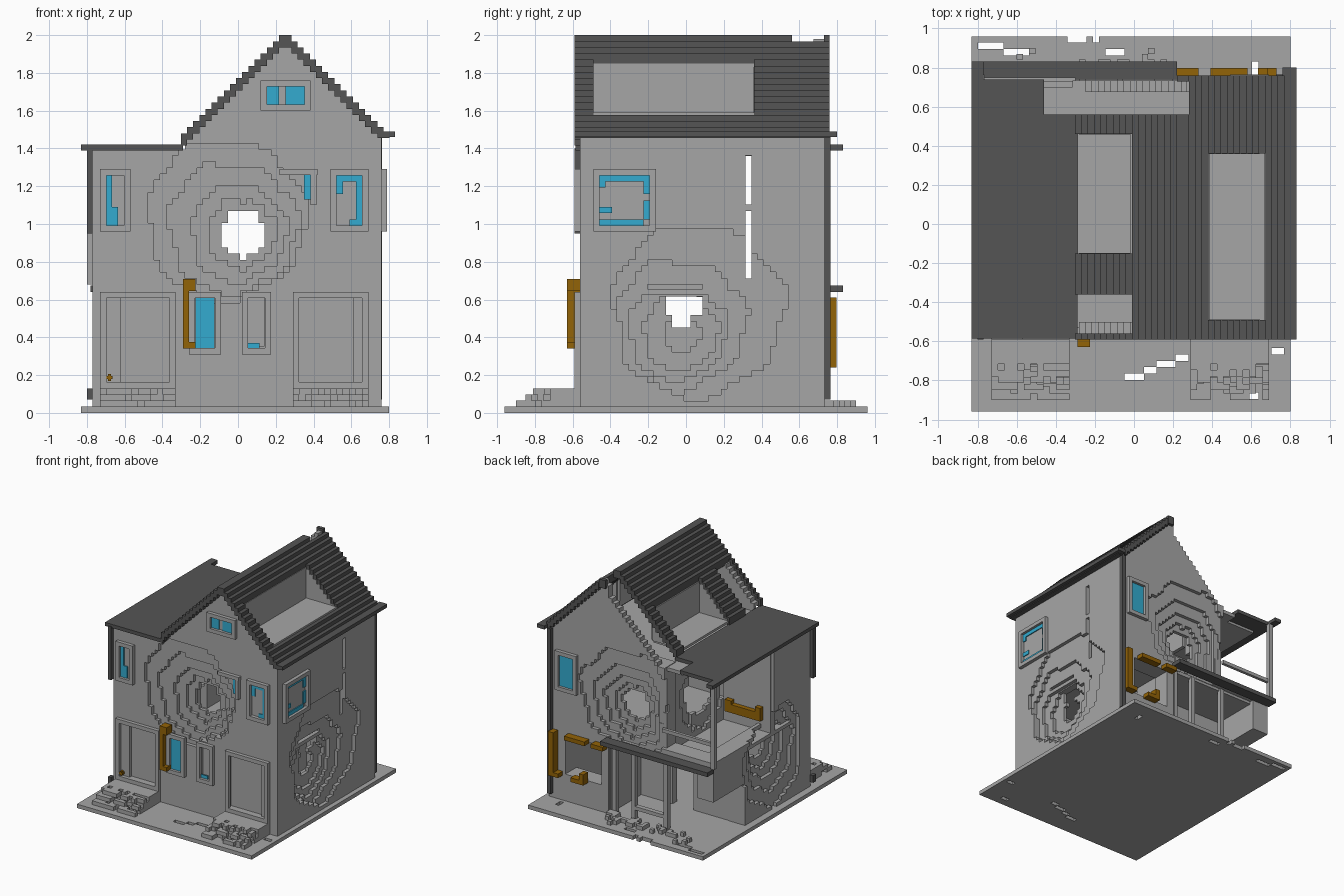
import bpy, bmesh, math, random
from mathutils import Matrix, Vector

random.seed(4)
if "Cube" in bpy.data.objects:
    bpy.data.objects.remove(bpy.data.objects["Cube"])

V = 0.0325  # block size
D = 0.03    # depth of one wall layer


def material(name, col):
    m = bpy.data.materials.new(name)
    m.use_nodes = True
    m.diffuse_color = (*col, 1)
    m.node_tree.nodes["Principled BSDF"].inputs["Base Color"].default_value = (*col, 1)
    return m


GREY = material("wall grey", (0.38, 0.38, 0.38))
DARK = material("roof charcoal", (0.09, 0.09, 0.09))
BLUE = material("glass blue", (0.033, 0.41, 0.63))
BROWN = material("door brown", (0.29, 0.125, 0.002))


def add_box(bm, x0, x1, y0, y1, z0, z1):
    c = Vector((x0 + x1, y0 + y1, z0 + z1)) / 2
    s = Matrix.Diagonal((abs(x1 - x0), abs(y1 - y0), abs(z1 - z0), 1))
    bmesh.ops.create_cube(bm, size=1, matrix=Matrix.Translation(c) @ s)


def finish(name, bm, mat):
    me = bpy.data.meshes.new(name)
    bm.to_mesh(me)
    bm.free()
    me.materials.append(mat)
    ob = bpy.data.objects.new(name, me)
    bpy.context.collection.objects.link(ob)


def boxes(name, mat, *dims):
    bm = bmesh.new()
    for d in dims:
        add_box(bm, *d)
    finish(name, bm, mat)


def oriented(bm, axis, u0, u1, v0, v1, d0, d1):
    """Box in a plane: u, v across the plane, d along its normal axis."""
    if axis == "y":
        add_box(bm, u0, u1, d0, d1, v0, v1)
    elif axis == "x":
        add_box(bm, d0, d1, u0, u1, v0, v1)
    else:
        add_box(bm, u0, u1, v0, v1, d0, d1)


def blocks(bm, axis, u0, u1, v0, v1, d0, d1, solid):
    """Fill one layer with rows of merged blocks wherever solid(u, v) holds."""
    nu, nv = round((u1 - u0) / V), round((v1 - v0) / V)
    du, dv = (u1 - u0) / nu, (v1 - v0) / nv
    for j in range(nv):
        start = None
        for i in range(nu + 1):
            on = i < nu and solid(u0 + (i + .5) * du, v0 + (j + .5) * dv)
            if on and start is None:
                start = i
            if not on and start is not None:
                oriented(bm, axis, u0 + start * du, u0 + i * du,
                         v0 + j * dv, v0 + (j + 1) * dv, d0, d1)
                start = None


def inside(u, v, rects):
    return any(a < u < b and c < v < d for a, b, c, d in rects)


def in_crater(u, v, cu, cv, r):
    a = math.atan2(v - cv, u - cu)
    return math.hypot(u - cu, v - cv) < r * (1 + .03 * math.sin(3 * a + 1) + .05 * math.sin(7 * a))


def wall(name, axis, d, inward, span, solid, craters, shallow=(), holes=()):
    """One layer of blocks for each crater (centre u, centre v, radius), outermost first."""
    bm = bmesh.new()
    for k, crater in enumerate(craters):
        def keep(u, v):
            if inside(u, v, holes) or not solid(u, v) or (k == 0 and inside(u, v, shallow)):
                return False
            if k > 1 and v > 1.4:  # the gable is thinner than the storeys below
                return False
            return not in_crater(u, v, *crater)
        blocks(bm, axis, *span, d + inward * D * k, d + inward * D * (k + 1), keep)
    finish(name, bm, GREY)


def window(name, axis, d, out, u0, u1, v0, v1, glass=None, keep=lambda u, v: True):
    """Raised frame of four bars with an optional thin glass plate."""
    bm = bmesh.new()
    e = d + out * .03
    for r in ((u0, u0 + V, v0, v1), (u1 - V, u1, v0, v1),
              (u0 + V, u1 - V, v0, v0 + V), (u0 + V, u1 - V, v1 - V, v1)):
        oriented(bm, axis, *r, d, e)
    finish(name + "_frame", bm, GREY)
    if glass:
        bm = bmesh.new()
        blocks(bm, axis, *glass, d, d + out * .008, keep)
        finish(name + "_glass", bm, BLUE)


# Ground slab with small gaps
gaps = [(-.06, .05, -.79, -.76), (.05, .13, -.76, -.73), (.13, .21, -.73, -.69), (.21, .29, -.69, -.66),
        (-.8, -.67, .9, .93), (-.66, -.53, .87, .9), (-.33, -.25, .93, .97), (-.2, -.17, .93, .97),
        (-.13, -.06, .87, .9), (.56, .63, -.9, -.86), (.7, .77, -.66, -.62), (.59, .63, .76, .83)]
bm = bmesh.new()
blocks(bm, "z", -.83, .8, -.96, .96, 0, V, lambda x, y: not inside(x, y, gaps))
finish("ground_slab", bm, GREY)

# Broken steps at the front and rubble along the back
bm = bmesh.new()
for x0 in (-.73, .29):
    for k, (depth, keep) in enumerate(((.9, .9), (.85, .8), (.81, .7))):
        blocks(bm, "z", x0, x0 + .4, -depth, -.56, V * (k + 1), V * (k + 2),
               lambda x, y: y > -.73 or random.random() < keep * (.95 if x < x0 + .3 else .6))
finish("front_steps", bm, GREY)
bm = bmesh.new()
blocks(bm, "z", -.6, .2, .72, .9, V, 2 * V, lambda x, y: random.random() < (.4 if y < .83 else .12))
finish("back_rubble", bm, GREY)


def gable(x, z, drop=.03):
    return z < (2 - abs(x - .25) - drop if x > -.29 else 1.39)


# Outer walls, each several blocks thick with a stepped crater
F, B, S = -.56, .735, .76
wall("front_wall", "y", F, 1, (-.77, S, .03, 1.98), gable,
     ((-.06, 1.02, .42), (-.03, .98, .34), (0, .95, .25), (.02, .95, .18), (.03, .95, .12)),
     shallow=[(-.7, -.36, .16, .61), (.32, .66, .16, .61), (.05, .14, .34, .61)])
wall("back_wall", "y", B, -1, (-.77, S, .03, 1.98),
     lambda x, z: gable(x, z, .03 if x > .22 else .1) and (x > .2 or z > .64) and (x > -.3 or z < .7),
     ((.03, 1.02, .43), (.03, .98, .33), (.03, .96, .25), (.03, .95, .18), (.03, .95, .125)),
     holes=[(.28, .69, .25, .58), (-.3, -.1, 1.55, 2)])
wall("left_wall", "x", S, -1, (F, B, .03, 1.46), lambda y, z: True,
     ((.06, .54, .45), (-.03, .47, .34), (-.05, .43, .26), (-.03, .42, .19), (-.02, .42, .1)),
     shallow=[(.655, .69, .6, 1.09)],
     holes=[(.315, .355, .72, 1.07), (.315, .355, 1.1, 1.36), (-.12, .08, .515, .615)])
wall("right_wall", "x", -.77, 1, (F, B, .03, 1.39),
     lambda y, z: y < -.07 or (z < .66 and y < .31) or .38 < z < .7,
     ((-.07, .47, .4), (-.07, .5, .31), (-.05, .52, .23), (-.03, .54, .17), (-.02, .56, .11)))

# Recessed walls behind the balcony and the porch
wall("balcony_door_wall", "y", -.07, -1, (-.74, -.3, .64, 1.38), lambda x, z: True,
     ((0, 0, 0), (0, 0, 0)))
wall("balcony_side_wall", "x", -.3, 1, (-.07, .7, .64, 1.38), lambda y, z: True,
     ((.2, 1.0, .3), (.2, 1.0, .2)), holes=[(.315, .355, .7, 1.38)])
wall("porch_wall", "y", .31, -1, (-.74, .2, .03, .64), lambda x, z: True,
     ((0, 0, 0), (0, 0, 0)), holes=[(-.3, -.1, .03, .5)])
wall("porch_side_wall", "x", .2, 1, (.31, .72, .03, .64), lambda y, z: True, ((0, 0, 0),))

# Floors
boxes("upper_floor", GREY, (-.74, .7, -.5, .7, .625, .655))
boxes("attic_floor", GREY, (-.46, .73, -.53, .7, 1.36, 1.39), (-.74, -.46, -.53, .6, 1.365, 1.385))

# Stepped roof with a recessed niche cut in each slope and a broken ridge
bm = bmesh.new()
for i in range(17):
    z1 = 2 - i * V
    z0 = z1 - 2 * V
    xr, xl = .25 + i * V, .25 - (i + 1) * V
    right = [(-.59, -.49), (.36, .76)] if 4 <= i <= 12 else [(-.59, .76 if i else .56)]
    left = [(-.59, F), (-.36, -.15), (.46, .56)] if i >= 8 else [(-.59, .56)]
    for y0, y1 in right:
        add_box(bm, xr, xr + V, y0, y1, max(z0, 1.455), z1)
    for y0, y1 in left:
        add_box(bm, xl, xl + V, y0, y1, z0, z1)
add_box(bm, .76, .83, -.59, .8, 1.46, 1.49)
add_box(bm, .22, .28, .73, .76, 1.93, 2)
finish("stepped_roof", bm, DARK)

for name, x_in, x_out, y0, y1, z0 in (("left_niche", .385, .67, -.49, .36, 1.59),
                                      ("right_niche", -.02, -.29, -.15, .46, 1.45)):
    s = 1 if x_out > x_in else -1
    bm = bmesh.new()
    add_box(bm, x_in, x_out, y0, y1, z0 - .02, z0)
    add_box(bm, x_in, x_in - s * .02, y0, y1, z0, z0 + .26)
    for k in range(8):  # stepped end cheeks, hidden just inside the roof edge
        a = x_in + s * k * V
        for y, o in ((y0, -.015), (y1, .015)):
            add_box(bm, a, a + s * V, y - o * .1, y + o, z0, z0 + .24 - k * V)
    finish(name, bm, GREY)

# Flat roof over the side wing, with a broken back corner
boxes("flat_roof", DARK, (-.83, -.46, -.585, .74, 1.39, 1.42), (-.46, -.29, -.585, .56, 1.39, 1.42),
      (-.83, -.77, .74, .83, 1.39, 1.42))
# Dark corner trim
boxes("corner_trim", DARK, (.725, .762, .73, .765, .07, 1.46), (-.8, -.77, -.59, -.55, .95, 1.4),
      (-.8, -.77, -.59, -.55, .07, .13))
# Porch canopy, posts and balcony rail
boxes("porch_canopy", DARK, (-.78, .22, .74, .83, .64, .675))
boxes("porch_posts", GREY, *[(x, x + .035, .68, .72, .03, .64) for x in (.15, -.03, -.33)],
      (-.33, -.03, .68, .72, .12, .15))
boxes("balcony_post", GREY, (-.8, -.765, .73, .765, .68, 1.39))
boxes("balcony_rail", GREY, (-.77, -.3, .725, .75, .86, .89))

# Front windows
window("upper_right_window", "y", F, -1, -.73, -.57, .96, 1.29, (-.70, -.635, .99, 1.26),
       lambda x, z: x < -.667 or z < 1.09)
window("upper_left_window", "y", F, -1, .49, .69, .96, 1.29, (.52, .66, .99, 1.26),
       lambda x, z: z > 1.22 or x > .625 or (x < .55 and z > 1.15) or (x > .59 and z < 1.03))
window("attic_window", "y", F, -1, .12, .385, 1.6, 1.76, (.15, .355, 1.63, 1.73),
       lambda x, z: not .22 < x < .25)
window("front_door", "y", F, -1, -.26, -.09, .31, .64, (-.225, -.125, .34, .61))
window("small_window", "y", F, -1, .02, .175, .31, .64, (.05, .115, .34, .37))
for n, x in (("right_panel", -.73), ("left_panel", .29)):
    window(n, "y", F, -1, x, x + .4, .13, .64)
boxes("broken_window_glass", BLUE, (.35, .385, F - .008, F, 1.13, 1.26))
boxes("broken_window_frame", GREY, (.22, .42, F - .03, F, 1.26, 1.29), (.385, .415, F - .03, F, 1.1, 1.26))
boxes("front_shutter", BROWN, (-.29, -.26, -.63, F, .34, .71), (-.26, -.225, -.63, F, .645, .71),
      (-.26, -.225, -.63, F, .34, .375))
boxes("panel_handle", BROWN, (-.695, -.665, F - .03, F + D, .18, .195), (-.687, -.673, F - .03, F + D, .17, .205))

# Side and back windows
window("side_window", "x", S, 1, -.49, -.16, .96, 1.29, (-.46, -.19, .99, 1.26),
       lambda y, z: z > 1.22 or (z < 1.02 and y < -.22) or (y < -.39 and 1.05 < z < 1.09)
       or (y < -.43 and z > 1.18) or (y > -.22 and (z > 1.16 or 1.02 < z < 1.13)))
window("back_window", "y", B, 1, .49, .69, .96, 1.29, (.52, .66, .99, 1.26))

# Broken brown door frames at the back
boxes("back_door_frame", BROWN, (.68, .73, B, .797, .24, .61), (.39, .58, B, .797, .575, .61),
      (.22, .33, B, .797, .575, .61), (.4, .52, B, .797, .24, .275), (.4, .44, B, .797, .27, .33),
      (.635, .68, B, .797, .24, .275))
boxes("balcony_door_remains", BROWN, (-.67, -.34, -.07, -.03, .75, .82), (-.67, -.62, -.07, -.03, .82, .86),
      (-.4, -.34, -.07, -.03, .82, .85))
